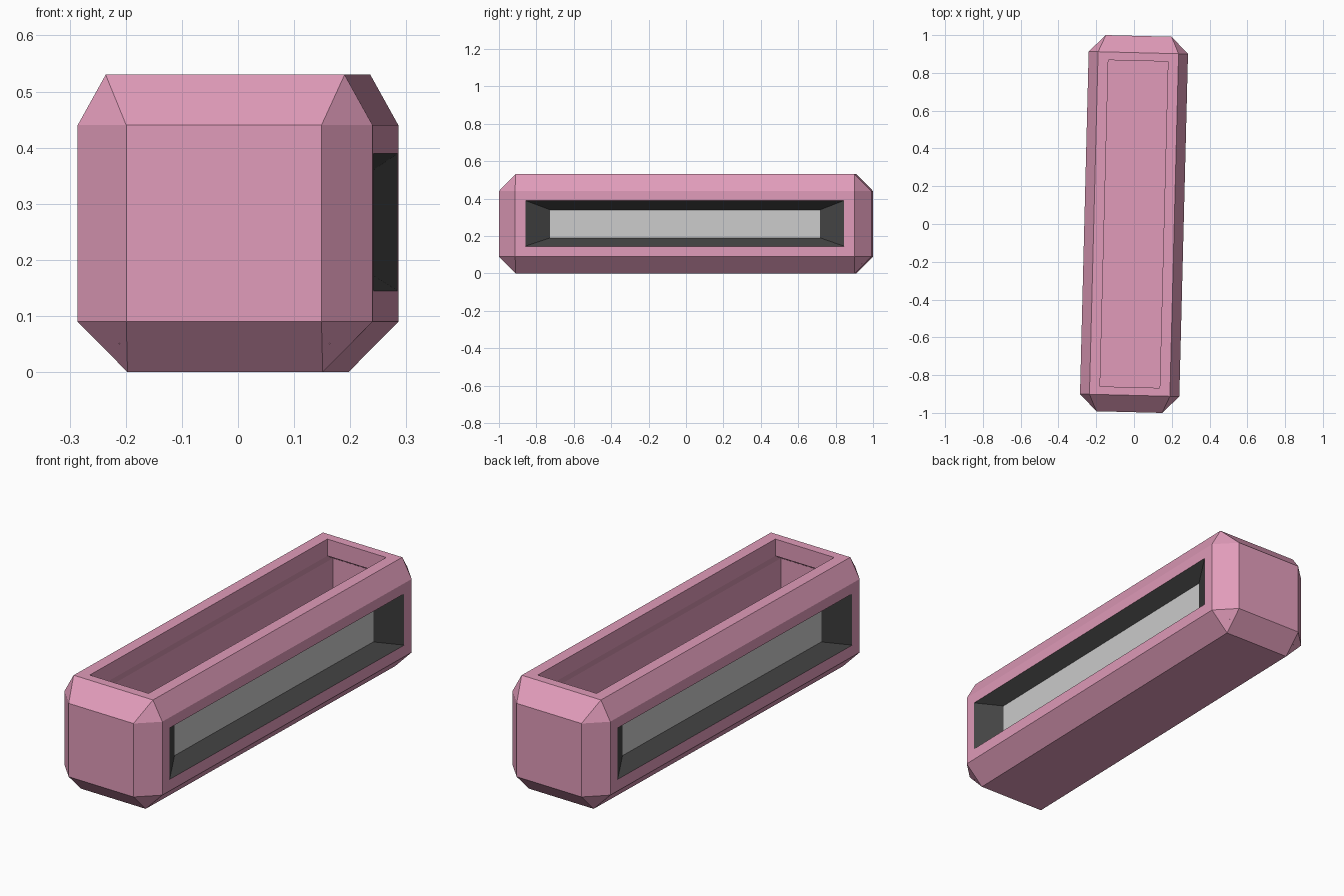
import bpy, bmesh, math

if "Cube" in bpy.data.objects:
    bpy.data.objects.remove(bpy.data.objects["Cube"])

TILT = math.radians(-1.45)          # whole model is turned slightly about z


def material(name, rgb):
    m = bpy.data.materials.new(name)
    m.diffuse_color = (*rgb, 1)
    m.use_nodes = True
    m.node_tree.nodes["Principled BSDF"].inputs["Base Color"].default_value = m.diffuse_color
    return m


def make_object(name, bm, mats=()):
    me = bpy.data.meshes.new(name)
    bm.to_mesh(me)
    bm.free()
    for m in mats:
        me.materials.append(m)
    ob = bpy.data.objects.new(name, me)
    ob.rotation_euler.z = TILT
    bpy.context.collection.objects.link(ob)
    return ob


def rect(x, y, z):
    return [(sx * x, sy * y, z) for sx in (-1, 1) for sy in (-1, 1)]


def step(bm, face, place):
    """Extrude a rectangular face and place its new corners."""
    c = face.calc_center_median()
    new = bmesh.ops.extrude_discrete_faces(bm, faces=[face])["faces"][0]
    for v in new.verts:
        sx, sy, sz = (1 if a > b else -1 for a, b in zip(v.co, c))
        v.co = place(sx, sy, sz)
    bm.normal_update()
    return new


pink = material("pink", (0.75, 0.33, 0.49))
dark = material("dark_grey", (0.06, 0.06, 0.06))

# Chamfered body: narrow base, octagonal walls, tapered top
HX, HY, C = 0.263, 0.996, 0.089
points = rect(HX - C, HY - C, 0) + rect(HX - 0.05, HY - C, 0.53)
for z in (0.09, 0.44):
    points += rect(HX, HY - C, z) + rect(HX - C, HY, z)
bm = bmesh.new()
for p in points:
    bm.verts.new(p)
bmesh.ops.convex_hull(bm, input=bm.verts[:])
bmesh.ops.dissolve_limit(bm, angle_limit=0.02, verts=bm.verts[:], edges=bm.edges[:])
bmesh.ops.recalc_face_normals(bm, faces=bm.faces[:])
bm.normal_update()
top = next(f for f in bm.faces if f.normal.z > 0.99)
sides = [f for f in bm.faces if abs(f.normal.x) > 0.99]

# Open top with a lip and a wider cavity below it
for x, y, z in ((0.158, 0.864, 0.53), (0.158, 0.864, 0.45),
                (0.188, 0.945, 0.40), (0.188, 0.945, 0.05)):
    top = step(bm, top, lambda sx, sy, sz: (sx * x, sy * y, z))

# Long tapered window recess on each side
for f in sides:
    s = 1 if f.normal.x > 0 else -1
    f = step(bm, f, lambda sx, sy, sz: (s * HX, sy * 0.853, 0.2675 + sz * 0.1225))
    f.material_index = 1
    f = step(bm, f, lambda sx, sy, sz: (s * 0.193, sy * 0.7225, 0.265 + sz * 0.075))
    for e in f.edges:
        for g in e.link_faces:
            g.material_index = 1
    bm.faces.remove(f)
make_object("body", bm, (pink, dark))

# Grey panels closing the recesses
for name, s in (("left_panel", -1), ("right_panel", 1)):
    bm = bmesh.new()
    loop = [(-1, -1), (1, -1), (1, 1), (-1, 1)][::s]
    bm.faces.new([bm.verts.new((s * 0.193, a * 0.7225, 0.265 + b * 0.075)) for a, b in loop])
    make_object(name, bm)
